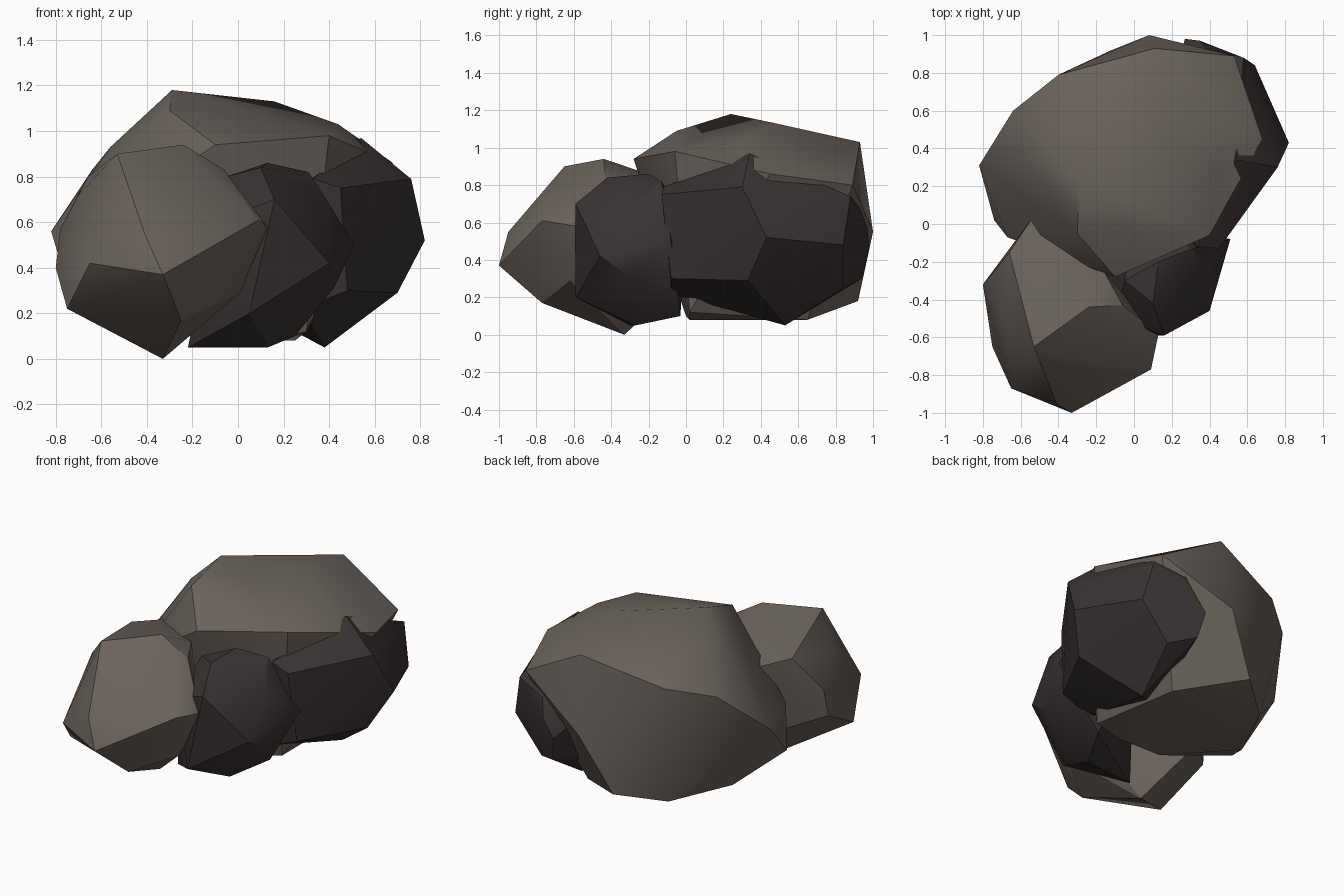
import bpy
import bmesh
from math import radians

cube = bpy.data.objects.get("Cube")
if cube:
    bpy.data.objects.remove(cube, do_unlink=True)


def make_material(name, color):
    material = bpy.data.materials.new(name)
    material.use_nodes = True
    material.diffuse_color = color
    shader = next(n for n in material.node_tree.nodes if n.type == "BSDF_PRINCIPLED")
    shader.inputs["Base Color"].default_value = color
    shader.inputs["Roughness"].default_value = 0.9
    return material


def make_rock(name, corners, material):
    """Wrap a boulder around its main corners and soften its gentle edges."""
    bm = bmesh.new()
    for corner in corners:
        bm.verts.new(corner)
    bmesh.ops.convex_hull(bm, input=bm.verts[:])
    # remove corners swallowed by the hull
    unused = [v for v in bm.verts if not v.link_faces]
    bmesh.ops.delete(bm, geom=unused, context="VERTS")
    # merge nearly flat neighbours into broad facets
    bmesh.ops.dissolve_limit(bm, angle_limit=radians(4),
                             verts=bm.verts[:], edges=bm.edges[:])
    bmesh.ops.recalc_face_normals(bm, faces=bm.faces[:])
    mesh = bpy.data.meshes.new(name)
    bm.to_mesh(mesh)
    bm.free()
    mesh.materials.append(material)
    rock = bpy.data.objects.new(name, mesh)
    bpy.context.collection.objects.link(rock)
    bpy.ops.object.select_all(action="DESELECT")
    rock.select_set(True)
    bpy.context.view_layer.objects.active = rock
    bpy.ops.object.shade_smooth_by_angle(angle=radians(30))


light_stone = make_material("light warm grey stone", (0.145, 0.124, 0.108, 1))
dark_stone = make_material("dark brown grey stone", (0.041, 0.031, 0.031, 1))

# Large pale boulder: crown, shoulders, then base
make_rock("large_pale_boulder", [
    (-.29, .24, 1.18), (.16, .48, 1.13), (.11, .93, 1.03), (-.3, -.05, 1.09),
    (-.1, -.28, .94), (.4, -.06, .98), (.44, .28, 1.03),
    (.53, .89, .8), (.68, .45, .86), (-.4, .79, .89), (-.64, .6, .83),
    (-.56, .32, .93), (-.82, .31, .56), (.08, 1, .55), (-.74, .02, .29),
    (-.67, -.07, .55), (-.12, .92, .18), (-.37, .71, .12), (-.56, .32, .13),
    (-.2, 0, .1), (.12, .02, .08), (.3, .02, .12), (.25, .65, .08),
    (.4, .04, .76),
], light_stone)

# Front pale boulder: crown, sides, then base
make_rock("front_pale_boulder", [
    (-.53, -.65, .9), (-.24, -.44, .94), (-.06, -.43, .83), (-.16, -.25, .84),
    (-.54, .03, .78), (-.66, -.15, .8), (-.7, -.5, .72), (-.33, -1, .37),
    (-.41, -.95, .55), (-.65, -.87, .42), (-.8, -.32, .4), (-.78, -.3, .57),
    (.09, -.77, .61), (.13, -.58, .58), (-.14, -.82, .4), (-.75, -.65, .22),
    (-.25, -.77, .17), (.01, -.62, .29), (-.33, -.33, 0), (-.05, -.4, .3),
    (-.5, 0, .3),
], light_stone)

# Small dark boulder wedged between the others
make_rock("small_dark_boulder", [
    (.16, -.59, .7), (.1, -.42, .84), (.13, -.2, .86), (.31, -.13, .82),
    (.4, -.3, .68), (.4, -.46, .42), (.51, -.08, .5), (.42, -.3, .31),
    (.05, -.59, .2), (.13, -.27, .05), (-.22, -.3, .05), (-.1, -.5, .6),
    (-.05, -.3, .8), (.25, -.03, .1), (0, 0, .6),
], dark_stone)

# Large dark boulder leaning on the side of the pale one
make_rock("large_dark_boulder", [
    (.54, .34, .97), (.59, .2, .88), (.76, .3, .79), (.45, -.13, .75),
    (.33, -.12, .79), (.82, .43, .52), (.7, .33, .29), (.64, .84, .48),
    (.58, .88, .74), (.35, .97, .57), (.38, .93, .68), (.27, .98, .46),
    (.3, .94, .3), (.48, -.08, .3), (.28, -.08, .22), (.38, .53, .05),
    (.45, .84, .25), (.1, .3, .2), (.1, .4, .7),
], dark_stone)
